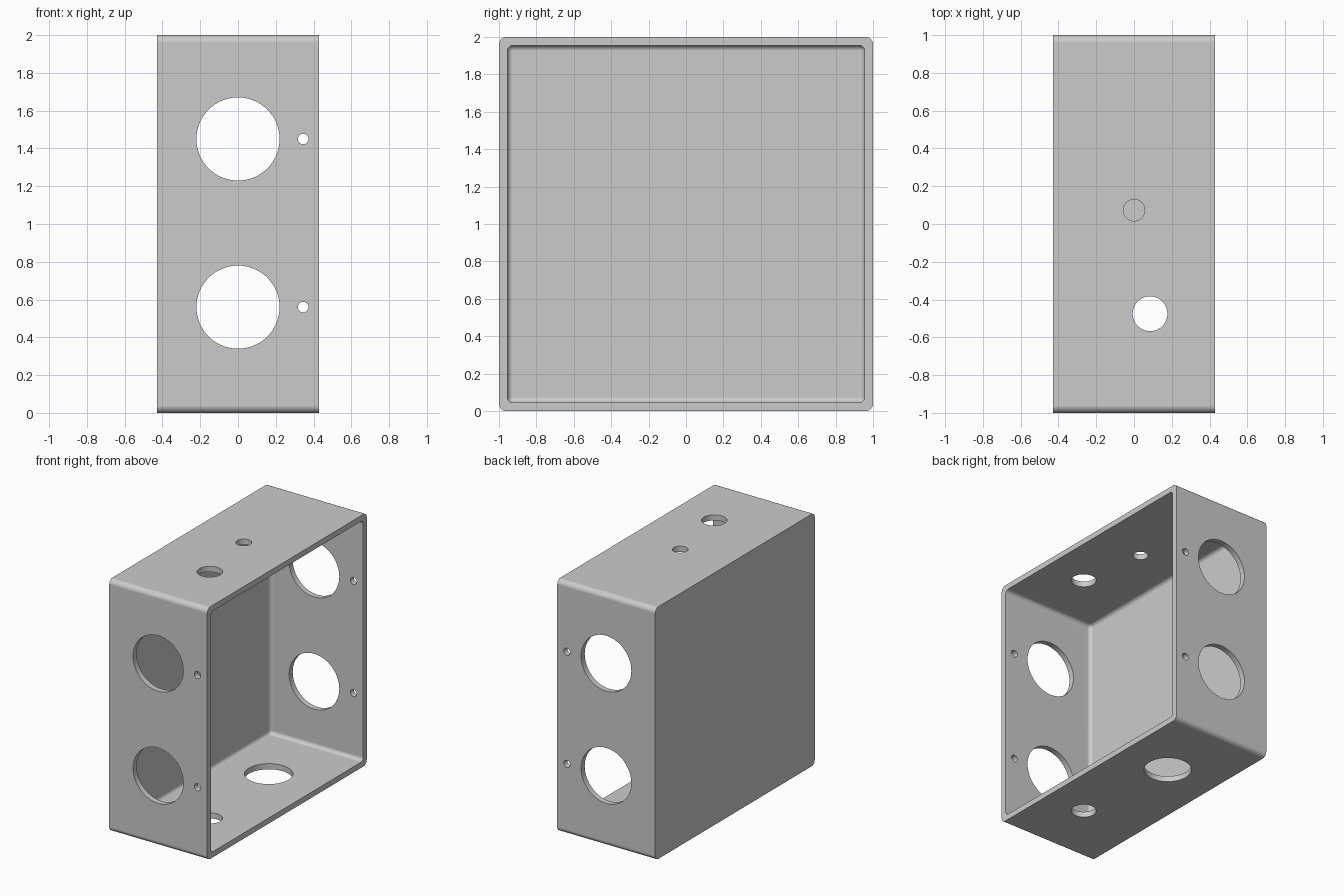
import bpy, bmesh, math
from mathutils import Matrix, Vector

cube = bpy.data.objects.get("Cube")
if cube:
    bpy.data.objects.remove(cube, do_unlink=True)

HALF_DEPTH, WALL = 0.43, 0.045

grey = bpy.data.materials.new("box grey")
grey.use_nodes = True
colour = (0.6, 0.6, 0.6, 1)
grey.diffuse_color = colour
grey.node_tree.nodes["Principled BSDF"].inputs["Base Color"].default_value = colour


def add_object(name, bm):
    bmesh.ops.recalc_face_normals(bm, faces=bm.faces)
    mesh = bpy.data.meshes.new(name)
    bm.to_mesh(mesh)
    bm.free()
    mesh.materials.append(grey)
    obj = bpy.data.objects.new(name, mesh)
    bpy.context.collection.objects.link(obj)
    return obj


def rounded_block(name, x0, x1, half, radius, round_inner_end):
    """Block along x with rounded long edges and, if asked, a rounded -x end."""
    bm = bmesh.new()
    bmesh.ops.create_cube(bm, size=1)
    for v in bm.verts:
        v.co = Vector((x0 if v.co.x < 0 else x1, 2 * half * v.co.y, 1 + 2 * half * v.co.z))

    def chosen(edge):
        a, b = (v.co.x for v in edge.verts)
        return abs(a - b) > 0.1 or (round_inner_end and max(a, b) < 0)

    bmesh.ops.bevel(bm, geom=[e for e in bm.edges if chosen(e)], offset=radius,
                    segments=6, profile=0.5, affect='EDGES')
    return add_object(name, bm)


def drill(centre, radius, length, axis, segments=64):
    """Cylinder used to cut a round hole along y or z."""
    turn = Matrix.Rotation(math.pi / 2, 4, 'X') if axis == 'y' else Matrix()
    bm = bmesh.new()
    bmesh.ops.create_cone(bm, cap_ends=True, segments=segments, radius1=radius,
                          radius2=radius, depth=length,
                          matrix=Matrix.Translation(centre) @ turn)
    return add_object("hole_cutter", bm)


# Open box shell
box = rounded_block("junction_box", -HALF_DEPTH, HALF_DEPTH, 1, 0.04, False)
cutters = [rounded_block("cavity_cutter", -HALF_DEPTH + WALL, HALF_DEPTH + 0.3,
                         1 - WALL, 0.03, True)]

# Cable holes and screw holes through the front and back walls
for z in (0.56, 1.45):
    cutters.append(drill((0, 0, z), 0.22, 3, 'y'))
    cutters.append(drill((0.345, 0, z), 0.028, 3, 'y', 32))

# Hole through top and bottom, small top hole, large bottom hole
cutters.append(drill((0.085, -0.475, 1), 0.092, 3, 'z'))
cutters.append(drill((0, 0.073, 2), 0.057, 0.4, 'z'))
cutters.append(drill((0, 0.385, 0), 0.174, 0.4, 'z'))

bpy.context.view_layer.objects.active = box
box.select_set(True)
for cutter in cutters:
    mod = box.modifiers.new("cut", 'BOOLEAN')
    mod.operation, mod.solver, mod.object = 'DIFFERENCE', 'EXACT', cutter
    bpy.ops.object.modifier_apply(modifier=mod.name)
    bpy.data.objects.remove(cutter, do_unlink=True)

# Smooth fillets and hole walls, crisp edges, flat panels
bpy.ops.object.shade_smooth_by_angle(angle=math.radians(30))
weighted = box.modifiers.new("flat panels", 'WEIGHTED_NORMAL')
weighted.keep_sharp = True
